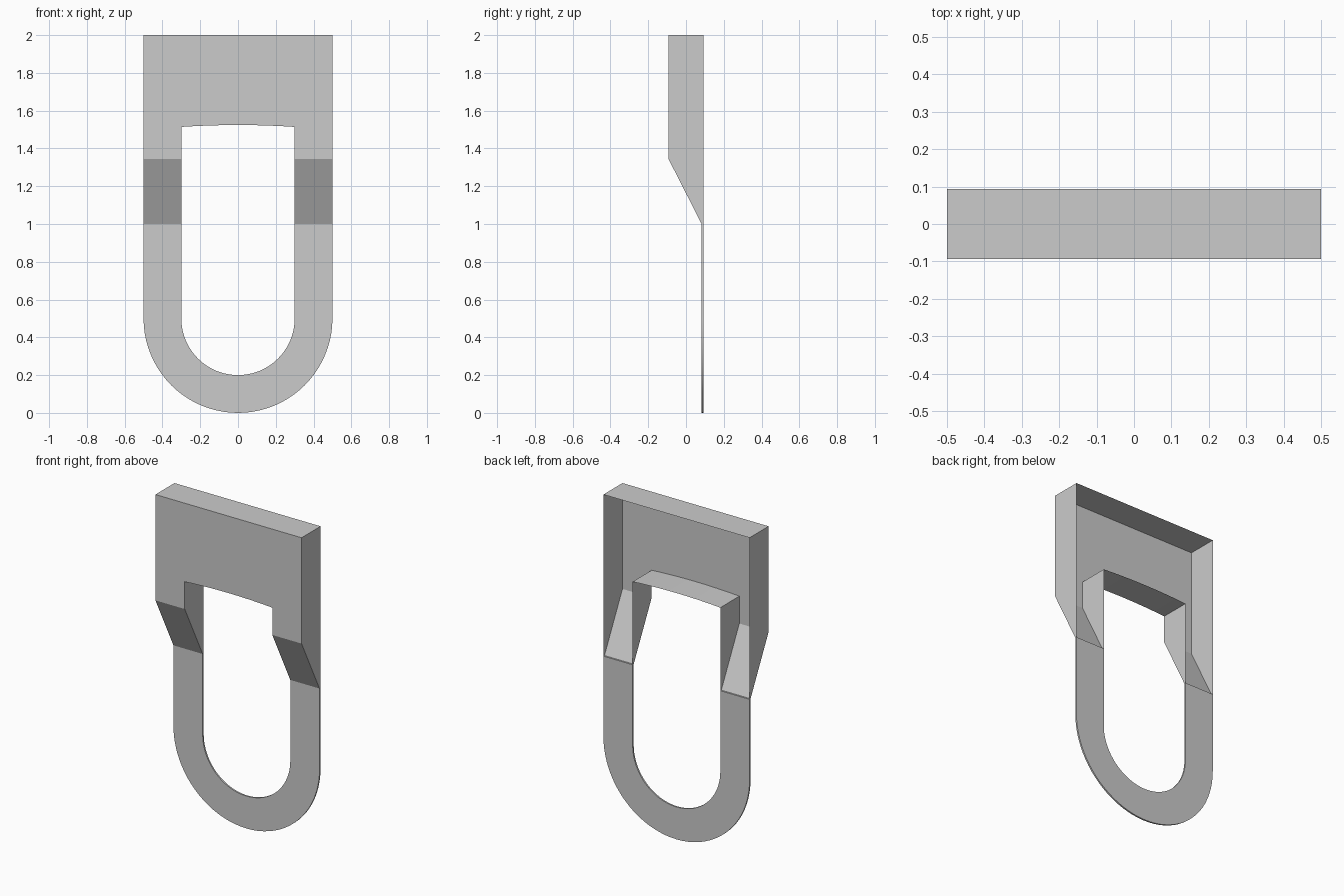
import bpy, bmesh
from math import sin, cos, pi, radians

cube = bpy.data.objects.get("Cube")
if cube:
    bpy.data.objects.remove(cube, do_unlink=True)

HALF_W, GAP = 0.5, 0.3            # outer and inner half widths
FRONT, BACK = -0.093, 0.093       # depth of the hollow housing
PLATE = 0.01                      # thickness of the loop plate
SHELF, ARCH = 1.514, 0.01         # shelf height at its ends and its rise
KNEE, FOOT = 1.345, 0.98          # bottom of the legs at front and back

grey = bpy.data.materials.new("light_grey")
grey.use_nodes = True
colour = (0.6, 0.6, 0.6, 1)
grey.diffuse_color = colour
grey.node_tree.nodes["Principled BSDF"].inputs["Base Color"].default_value = colour


def extrude_outline(name, front, back, close_back):
    """Join two matching outlines with walls, cap the front, optionally the back."""
    bm = bmesh.new()
    a = [bm.verts.new(p) for p in front]
    b = [bm.verts.new(p) for p in back]
    n = len(a)
    bm.faces.new(a)
    for i in range(n):
        j = (i + 1) % n
        bm.faces.new((a[j], a[i], b[i], b[j]))
    if close_back:
        bm.faces.new(b[::-1])
    bm.normal_update()
    # the front cap faces -y
    if bm.faces[:][0].normal.y > 0:
        bmesh.ops.reverse_faces(bm, faces=bm.faces[:])
    mesh = bpy.data.meshes.new(name)
    bm.to_mesh(mesh)
    bm.free()
    mesh.materials.append(grey)
    obj = bpy.data.objects.new(name, mesh)
    bpy.context.collection.objects.link(obj)
    bpy.ops.object.select_all(action='DESELECT')
    obj.select_set(True)
    bpy.context.view_layer.objects.active = obj
    bpy.ops.object.shade_smooth_by_angle(angle=radians(25))
    return obj


# Hollow housing, open at the back: arched shelf between two legs with slanted ends
steps = 12
shelf = []
for i in range(steps + 1):
    t = 2 * i / steps - 1
    shelf.append((GAP * t, SHELF + ARCH * (1 - t * t)))
outline = ([(HALF_W, 2), (-HALF_W, 2), (-HALF_W, KNEE), (-GAP, KNEE)]
           + shelf + [(GAP, KNEE), (HALF_W, KNEE)])
extrude_outline(
    "housing",
    [(x, FRONT, z) for x, z in outline],
    [(x, BACK, FOOT if z == KNEE else z) for x, z in outline],
    close_back=False)


# Thin U-shaped loop plate flush with the back
def half_circle(radius, segments=40):
    return [(-radius * cos(pi * i / segments), HALF_W - radius * sin(pi * i / segments))
            for i in range(segments + 1)]


loop = ([(-HALF_W, 1)] + half_circle(HALF_W) + [(HALF_W, 1), (GAP, 1)]
        + half_circle(GAP)[::-1] + [(-GAP, 1)])
extrude_outline(
    "loop_plate",
    [(x, BACK - PLATE, z) for x, z in loop],
    [(x, BACK, z) for x, z in loop],
    close_back=True)
